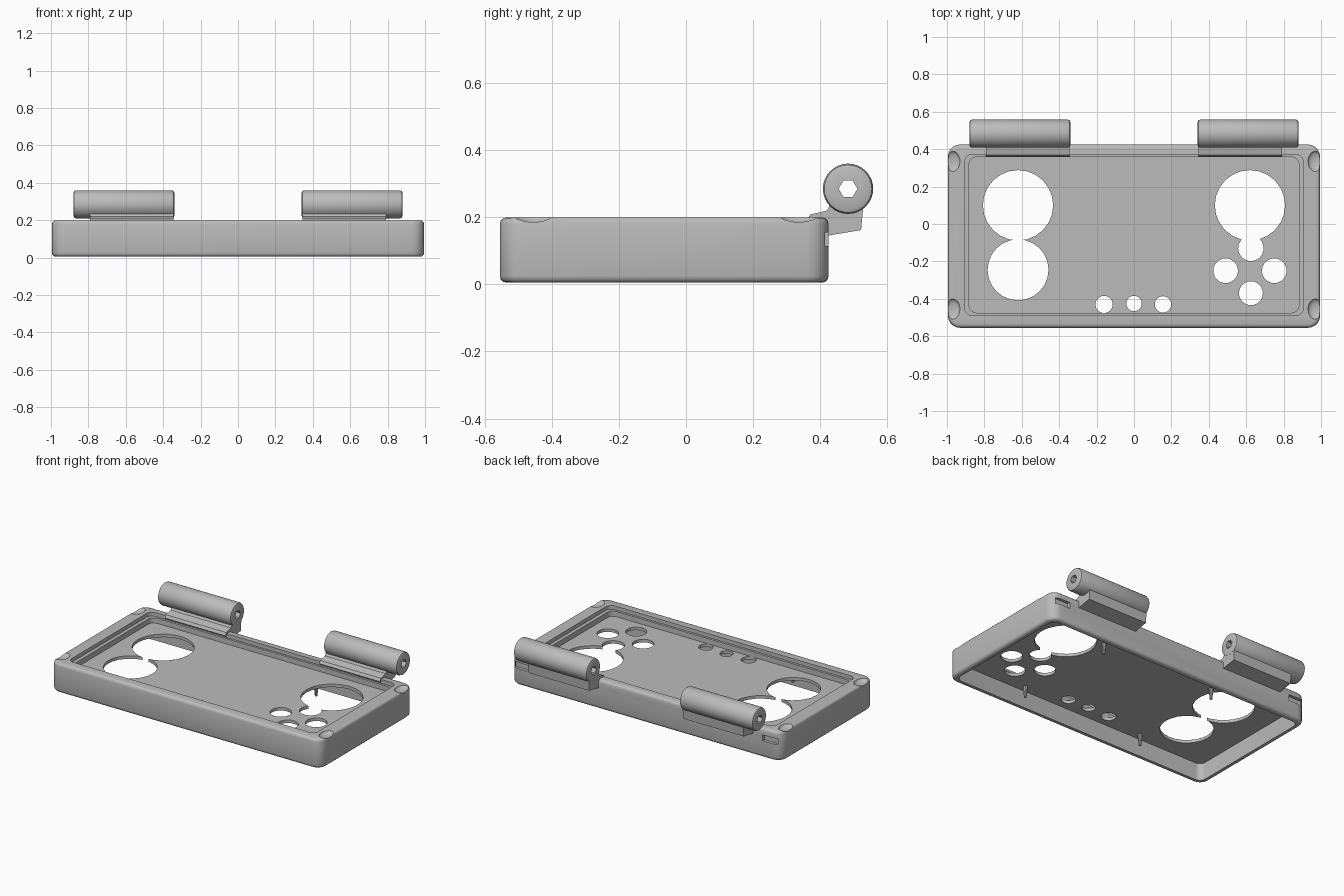
import bpy, bmesh, math
from mathutils import Matrix, Vector

if "Cube" in bpy.data.objects:
    bpy.data.objects.remove(bpy.data.objects["Cube"])

grey = bpy.data.materials.new("plain grey")
grey.use_nodes = True
grey.diffuse_color = (0.5, 0.5, 0.5, 1)
grey.node_tree.nodes["Principled BSDF"].inputs["Base Color"].default_value = (0.5, 0.5, 0.5, 1)


def finish(name, bm):
    bmesh.ops.recalc_face_normals(bm, faces=bm.faces[:])
    mesh = bpy.data.meshes.new(name)
    bm.to_mesh(mesh)
    bm.free()
    mesh.materials.append(grey)
    obj = bpy.data.objects.new(name, mesh)
    bpy.context.collection.objects.link(obj)
    return obj


def rounded_box(name, x, y, z, corner=0.0, rim=0.0):
    """Box between (low, high) pairs, with round corners and soft rims."""
    bm = bmesh.new()
    size = [b - a for a, b in (x, y, z)]
    mid = [(a + b) / 2 for a, b in (x, y, z)]
    bmesh.ops.create_cube(bm, size=1, matrix=Matrix.Translation(mid) @ Matrix.Diagonal((*size, 1)))
    if corner:
        up = [e for e in bm.edges if abs(e.verts[0].co.z - e.verts[1].co.z) > 1e-4]
        bmesh.ops.bevel(bm, geom=up, offset=corner, segments=5, profile=0.5, affect='EDGES')
    if rim:
        flat = [e for e in bm.edges if abs(e.verts[0].co.z - e.verts[1].co.z) < 1e-4]
        bmesh.ops.bevel(bm, geom=flat, offset=rim, segments=3, profile=0.5, affect='EDGES')
    return finish(name, bm)


def rod(name, centre, radius, length, axis='Z', sides=24, tip=None):
    bm = bmesh.new()
    turn = Matrix.Rotation(math.pi / 2, 4, 'Y') if axis == 'X' else Matrix()
    bmesh.ops.create_cone(bm, cap_ends=True, segments=sides, radius1=radius if tip is None else tip,
                          radius2=radius, depth=length, matrix=Matrix.Translation(centre) @ turn)
    return finish(name, bm)


def combine(target, other, operation):
    mod = target.modifiers.new(operation, 'BOOLEAN')
    mod.operation, mod.object, mod.solver = operation, other, 'EXACT'
    bpy.context.view_layer.objects.active = target
    bpy.ops.object.modifier_apply(modifier=mod.name)
    bpy.data.objects.remove(other)


def smooth(obj, angle=35):
    bpy.ops.object.select_all(action='DESELECT')
    obj.select_set(True)
    bpy.context.view_layer.objects.active = obj
    bpy.ops.object.shade_smooth_by_angle(angle=math.radians(angle))


# Shell with stepped recess above and open cavity below
shell = rounded_box("face_shell", (-0.995, 0.995), (-0.555, 0.425), (0.005, 0.2), 0.065, 0.02)
for x, y, z, corner in [
    (0.905, (-0.49, 0.372), (0.175, 0.3), 0.04),
    (0.882, (-0.475, 0.358), (0.14, 0.3), 0.04),
    (0.96, (-0.52, 0.39), (-0.1, 0.12), 0.04),
]:
    combine(shell, rounded_box("cutter", (-x, x), y, z, corner), 'DIFFERENCE')

# Control openings
openings = [
    (-0.62, 0.1, 0.188), (-0.62, -0.245, 0.163), (0.62, 0.1, 0.188), (0.625, -0.13, 0.068),
    (0.49, -0.25, 0.066), (0.75, -0.25, 0.066), (0.625, -0.37, 0.064),
    (-0.16, -0.43, 0.046), (0.0, -0.425, 0.041), (0.155, -0.43, 0.044),
]
for x, y, r in openings:
    combine(shell, rod("cutter", (x, y, 0.13), r, 0.1), 'DIFFERENCE')

# Shallow corner grooves on the rim and slots in the rear wall
for side in (-1, 1):
    for y in (-0.455, 0.335):
        bm = bmesh.new()
        bmesh.ops.create_uvsphere(bm, u_segments=16, v_segments=8, radius=1,
                                  matrix=Matrix.Translation((side * 0.97, y, 0.2))
                                  @ Matrix.Diagonal((0.04, 0.055, 0.018, 1)))
        combine(shell, finish("cutter", bm), 'DIFFERENCE')
    x = sorted((side * 0.86, side * 0.965))
    combine(shell, rounded_box("cutter", x, (0.405, 0.5), (0.115, 0.155)), 'DIFFERENCE')
smooth(shell)

# Hinge barrels on angled arms, mirrored left and right
arm_profile = [(0.36, 0.19), (0.37, 0.208), (0.42, 0.22), (0.45, 0.27),
               (0.53, 0.25), (0.522, 0.162), (0.42, 0.145), (0.405, 0.155)]
for side, label in ((-1, "right"), (1, "left")):
    barrel = rod(label + "_hinge_barrel", (side * 0.61, 0.483, 0.285), 0.075, 0.54, 'X', 32)
    bm = bmesh.new()
    bm.from_mesh(barrel.data)
    caps = [e for e in bm.edges if abs(e.verts[0].co.x - e.verts[1].co.x) < 1e-4]
    bmesh.ops.bevel(bm, geom=caps, offset=0.014, segments=2, profile=0.5, affect='EDGES')
    bm.to_mesh(barrel.data)
    bm.free()

    bm = bmesh.new()
    face = bm.faces.new([bm.verts.new((side * 0.345, y, z)) for y, z in arm_profile])
    made = bmesh.ops.extrude_face_region(bm, geom=[face])["geom"]
    bmesh.ops.translate(bm, vec=Vector((side * 0.445, 0, 0)),
                        verts=[v for v in made if isinstance(v, bmesh.types.BMVert)])
    combine(barrel, finish("arm", bm), 'UNION')
    combine(barrel, rod("cutter", (side * 0.61, 0.483, 0.285), 0.028, 0.8, 'X', 6), 'DIFFERENCE')
    smooth(barrel)

    # Tapered pegs under the face plate
    for row, x, y in (("rear", 0.42, 0.22), ("front", 0.45, -0.48)):
        peg = rod(f"{label}_{row}_peg", (side * x, y, 0.09), 0.016, 0.08, sides=10, tip=0.008)
        smooth(peg)
